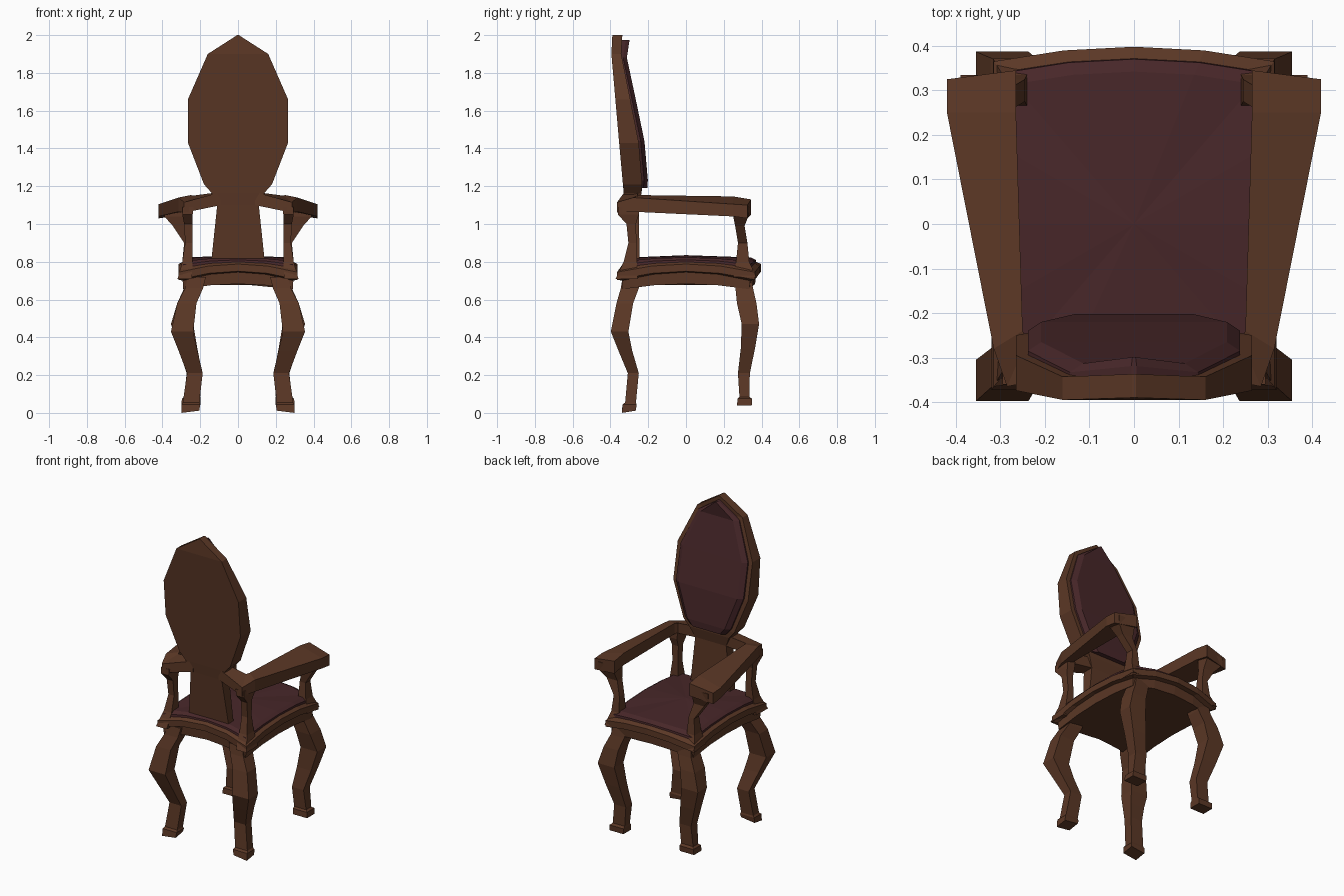
import bpy, bmesh


def material(name, rgb):
    m = bpy.data.materials.new(name)
    m.diffuse_color = (*rgb, 1)
    return m


WOOD = material("brown wood", (0.105, 0.039, 0.019))
CLOTH = material("dark red cloth", (0.064, 0.020, 0.022))


def loft(name, rings, mat, mirror=False, cap_point=None):
    """Skin a list of equal-length point rings and close both ends."""
    bm = bmesh.new()
    vs = [[bm.verts.new(p) for p in r] for r in rings]
    n = len(rings[0])
    for a, b in zip(vs, vs[1:]):
        for i in range(n):
            j = (i + 1) % n
            bm.faces.new((a[i], a[j], b[j], b[i]))
    bm.faces.new(vs[0])
    if cap_point:
        c = bm.verts.new(cap_point)
        for i in range(n):
            bm.faces.new((vs[-1][i], vs[-1][(i + 1) % n], c))
    else:
        bm.faces.new(vs[-1])
    bmesh.ops.recalc_face_normals(bm, faces=bm.faces[:])
    me = bpy.data.meshes.new(name)
    bm.to_mesh(me)
    bm.free()
    me.materials.append(mat)
    ob = bpy.data.objects.new(name, me)
    bpy.context.collection.objects.link(ob)
    if mirror:
        mod = ob.modifiers.new("Mirror", 'MIRROR')
        mod.use_mirror_merge = False
    return ob


def box_ring(z, x0, x1, y0, y1):
    return [(x0, y0, z), (x1, y0, z), (x1, y1, z), (x0, y1, z)]


def post(name, rows):
    return loft(name, [box_ring(*r) for r in rows], WOOD, mirror=True)


# Seat outline: bowed front and slightly hollow back, edges arched in height
def seat_ring(scale, z, arch):
    pts = []
    ts = (-1, -0.5, 0, 0.5)
    for side in range(4):
        for t in ts:
            b = 1 - t * t
            x, y = [(t * 0.315, -0.365 + 0.03 * b), (0.315, t * 0.365),
                    (-t * 0.315, 0.365 + 0.033 * b), (-0.315, -t * 0.365)][side]
            pts.append((x * scale, y * scale, z + arch * b))
    return pts


loft("seat_frame", [seat_ring(0.92, 0.655, 0.028), seat_ring(0.93, 0.70, 0.045),
                    seat_ring(1.0, 0.705, 0.045), seat_ring(1.0, 0.745, 0.043),
                    seat_ring(0.93, 0.77, 0.03)], WOOD)
loft("seat_cushion", [seat_ring(0.94, 0.75, 0.03), seat_ring(0.93, 0.785, 0.025),
                      seat_ring(0.86, 0.805, 0.018)], CLOTH, cap_point=(0, 0, 0.835))

# Back panel with splat: z, half width, back y, front y
back = [(2.0, 0.004, -0.39, -0.337), (1.9, 0.16, -0.395, -0.343), (1.66, 0.265, -0.374, -0.295),
        (1.43, 0.265, -0.354, -0.25), (1.21, 0.18, -0.334, -0.232), (1.165, 0.14, -0.33, -0.235),
        (1.10, 0.11, -0.322, -0.25), (0.75, 0.147, -0.29, -0.245)]
loft("back_panel", [box_ring(z, -w, w, y0, y1) for z, w, y0, y1 in back], WOOD)

# Back cushion follows the panel, set in from its rim
rings = []
for z, w, y0, y1 in back[:6]:
    zc = 1.57 + (z - 1.57) * 0.94
    w = max(w * 0.9, 0.006)
    e = min(0.03, w * 0.4)
    y1 += 0.008 if z > 1.95 else 0
    rings.append([(-w, y1 - 0.02, zc), (w, y1 - 0.02, zc), (w, y1 + 0.01, zc),
                  (w - e, y1 + 0.03, zc), (e - w, y1 + 0.03, zc), (-w, y1 + 0.01, zc)])
loft("back_cushion", rings, CLOTH)

# Arms: from the splat round a mitred corner to a broad front end
arm = [  # inner x, y, top, bottom; outer x, y, top, bottom
    (0.09, -0.25, 1.17, 1.10, 0.09, -0.325, 1.17, 1.10),
    (0.24, -0.26, 1.15, 1.085, 0.285, -0.365, 1.115, 1.06),
    (0.25, -0.24, 1.153, 1.085, 0.315, -0.28, 1.14, 1.065),
    (0.265, 0.25, 1.146, 1.07, 0.42, 0.25, 1.105, 1.04),
    (0.265, 0.345, 1.13, 1.05, 0.42, 0.325, 1.10, 1.03)]
loft("arm", [[(a, b, c), (e, f, g), (e, f, h), (a, b, d)]
             for a, b, c, d, e, f, g, h in arm], WOOD, mirror=True)

# Arm posts: z, x range, y range
post("front_arm_post", [(1.09, 0.275, 0.39, 0.25, 0.335), (1.04, 0.275, 0.39, 0.25, 0.33),
                        (0.99, 0.27, 0.345, 0.26, 0.31), (0.90, 0.245, 0.285, 0.275, 0.325),
                        (0.80, 0.24, 0.295, 0.265, 0.335), (0.72, 0.245, 0.317, 0.25, 0.372)])
post("rear_arm_post", [(1.09, 0.235, 0.295, -0.36, -0.25), (1.05, 0.24, 0.295, -0.36, -0.25),
                       (1.0, 0.24, 0.285, -0.315, -0.265), (0.90, 0.24, 0.28, -0.305, -0.262),
                       (0.80, 0.24, 0.295, -0.33, -0.26), (0.71, 0.245, 0.32, -0.373, -0.255)])

# Cabriole legs
post("rear_leg", [(0.72, 0.17, 0.265, -0.335, -0.24), (0.66, 0.185, 0.28, -0.345, -0.25),
                  (0.58, 0.22, 0.322, -0.368, -0.28), (0.43, 0.237, 0.355, -0.398, -0.305),
                  (0.33, 0.215, 0.315, -0.358, -0.285), (0.21, 0.187, 0.27, -0.308, -0.25),
                  (0.055, 0.205, 0.292, -0.322, -0.265), (0.045, 0.2, 0.3, -0.335, -0.262),
                  (0.0, 0.205, 0.3, -0.34, -0.265)])
post("front_leg", [(0.72, 0.18, 0.275, 0.25, 0.345), (0.66, 0.19, 0.285, 0.262, 0.355),
                   (0.58, 0.22, 0.322, 0.27, 0.373), (0.47, 0.237, 0.355, 0.295, 0.387),
                   (0.34, 0.215, 0.315, 0.29, 0.365), (0.21, 0.19, 0.272, 0.275, 0.338),
                   (0.085, 0.2, 0.285, 0.283, 0.335), (0.075, 0.198, 0.297, 0.273, 0.35),
                   (0.04, 0.2, 0.3, 0.27, 0.348)])

# Tilt the rear foot soles slightly up toward the inside
sole = bpy.data.objects["rear_leg"].data.vertices
for v in list(sole)[-4:]:
    v.co.z = 0.0 + (0.012 if v.co.x < 0.25 else 0) + (0.012 if v.co.y > -0.3 else 0)
